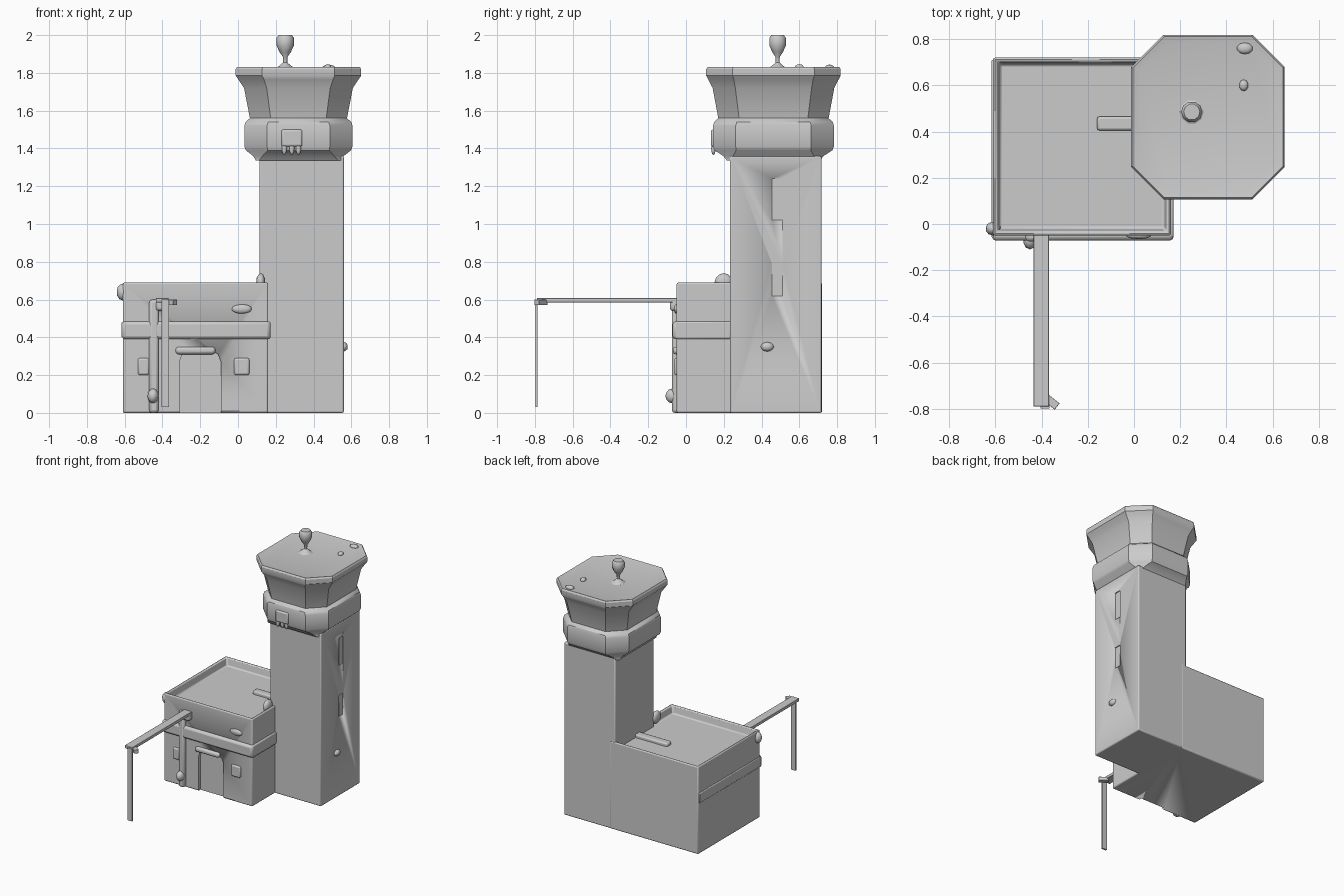
import bpy, bmesh, math
from mathutils import Vector

if "Cube" in bpy.data.objects:
    bpy.data.objects.remove(bpy.data.objects["Cube"])


def add_object(name, bm, bevel=0.0, segments=2, angle=35):
    bmesh.ops.recalc_face_normals(bm, faces=bm.faces)
    mesh = bpy.data.meshes.new(name)
    bm.to_mesh(mesh)
    bm.free()
    ob = bpy.data.objects.new(name, mesh)
    bpy.context.collection.objects.link(ob)
    if bevel:
        mod = ob.modifiers.new("bevel", "BEVEL")
        mod.width, mod.segments = bevel, segments
    bpy.ops.object.select_all(action="DESELECT")
    bpy.context.view_layer.objects.active = ob
    ob.select_set(True)
    bpy.ops.object.shade_smooth_by_angle(angle=math.radians(angle))
    return ob


def box_mesh(x0, x1, y0, y1, z0, z1):
    bm = bmesh.new()
    bmesh.ops.create_cube(bm, size=1)
    for v in bm.verts:
        v.co = Vector(((x0 + x1) / 2 + v.co.x * (x1 - x0),
                       (y0 + y1) / 2 + v.co.y * (y1 - y0),
                       (z0 + z1) / 2 + v.co.z * (z1 - z0)))
    return bm


def box(name, *bounds, bevel=0.0):
    return add_object(name, box_mesh(*bounds), bevel)


def loft(name, rings, angle=35):
    """Closed solid through rings of equal point count."""
    bm = bmesh.new()
    loops = [[bm.verts.new(p) for p in r] for r in rings]
    for a, b in zip(loops, loops[1:]):
        for i in range(len(a)):
            j = (i + 1) % len(a)
            bm.faces.new((a[i], a[j], b[j], b[i]))
    bm.faces.new(loops[0])
    bm.faces.new(loops[-1])
    return add_object(name, bm, angle=angle)


def octagon(cx, cy, hx, hy, c, z):
    pts = [(hx, hy - c), (hx - c, hy), (c - hx, hy), (-hx, hy - c),
           (-hx, c - hy), (c - hx, -hy), (hx - c, -hy), (hx, c - hy)]
    return [(cx + x, cy + y, z) for x, y in pts]


def circle(cx, cy, r, z, n=10):
    return [(cx + r * math.cos(2 * math.pi * i / n),
             cy + r * math.sin(2 * math.pi * i / n), z) for i in range(n)]


def lump(name, x, y, z, sx, sy, sz):
    bm = bmesh.new()
    bmesh.ops.create_icosphere(bm, subdivisions=2, radius=1)
    for v in bm.verts:
        v.co = Vector((x + v.co.x * sx, y + v.co.y * sy, z + v.co.z * sz))
    return add_object(name, bm, angle=60)


def cut(target, cutter):
    cutter.hide_render = True
    cutter.hide_viewport = True
    mod = target.modifiers.new("cut", "BOOLEAN")
    mod.operation, mod.object, mod.solver = "DIFFERENCE", cutter, "EXACT"


# low building with sunken roof behind a parapet
bm = box_mesh(-0.61, 0.16, -0.05, 0.72, 0, 0.69)
bm.faces.ensure_lookup_table()
top = max(bm.faces, key=lambda f: f.calc_center_median().z)
bmesh.ops.inset_region(bm, faces=[top], thickness=0.025)
bmesh.ops.inset_region(bm, faces=[top], thickness=0.018, depth=-0.06)
building = add_object("building", bm, 0.012)

# arched doorway recess
bm = bmesh.new()
arch = [(-0.31, -0.05), (-0.31, 0.27), (-0.295, 0.31), (-0.26, 0.33),
        (-0.14, 0.33), (-0.105, 0.31), (-0.09, 0.27), (-0.09, -0.05)]
face = bm.faces.new([bm.verts.new((x, -0.15, z)) for x, z in arch])
ext = bmesh.ops.extrude_face_region(bm, geom=[face])
bmesh.ops.translate(bm, vec=(0, 0.125, 0),
                    verts=[g for g in ext["geom"] if isinstance(g, bmesh.types.BMVert)])
cut(building, add_object("doorway_cutter", bm))

# raised band round the front and sides
box("front_band", -0.615, 0.172, -0.072, 0.0, 0.39, 0.485, bevel=0.018)
box("right_band", 0.1, 0.172, -0.06, 0.24, 0.39, 0.485, bevel=0.01)
box("left_band", -0.617, -0.55, -0.06, 0.71, 0.40, 0.48, bevel=0.006)

# worn details on the front wall
box("pilaster", -0.47, -0.42, -0.075, -0.03, 0.0, 0.6, bevel=0.015)
box("door_hood", -0.33, -0.12, -0.07, -0.03, 0.31, 0.35, bevel=0.015)
for name, x0, x1 in (("left_window", -0.53, -0.47), ("right_window", -0.02, 0.06)):
    box(name, x0, x1, -0.062, -0.03, 0.2, 0.29, bevel=0.01)
lump("wall_plaque", 0.02, -0.05, 0.55, 0.055, 0.015, 0.025)
lump("wall_foot", -0.45, -0.07, 0.09, 0.03, 0.04, 0.04)
lump("left_corner_knob", -0.61, -0.02, 0.64, 0.033, 0.03, 0.045)
lump("right_corner_knob", 0.12, 0.2, 0.69, 0.025, 0.05, 0.05)

# roof duct
box("roof_duct", -0.16, 0.14, 0.405, 0.465, 0.62, 0.655, bevel=0.01)

# square tower shaft with shallow slit windows
tower = box("tower_shaft", 0.115, 0.56, 0.232, 0.718, 0, 1.36, bevel=0.008)
for i, (z0, z1) in enumerate(((0.62, 0.79), (1.02, 1.24))):
    cut(tower, box("slit_cutter_%d" % i, 0.553, 0.65, 0.455, 0.51, z0, z1))
lump("side_lamp", 0.56, 0.43, 0.35, 0.022, 0.035, 0.025)

# flared octagonal tower head
profile = [(0.225, 0.246, 0.015, 1.335), (0.24, 0.265, 0.05, 1.36),
           (0.278, 0.312, 0.115, 1.39), (0.286, 0.32, 0.12, 1.41),
           (0.286, 0.32, 0.12, 1.52), (0.28, 0.314, 0.12, 1.54),
           (0.257, 0.292, 0.11, 1.56), (0.288, 0.322, 0.12, 1.72),
           (0.318, 0.345, 0.135, 1.765), (0.332, 0.356, 0.14, 1.785),
           (0.332, 0.356, 0.14, 1.82), (0.325, 0.348, 0.135, 1.832),
           (0.3, 0.32, 0.125, 1.825)]
loft("tower_head", [octagon(0.32, 0.463, *p) for p in profile], angle=30)

# crest on the tower head
box("crest", 0.23, 0.34, 0.132, 0.17, 1.41, 1.5, bevel=0.01)
for x in (0.245, 0.285, 0.32):
    lump("crest_tassel", x, 0.145, 1.4, 0.014, 0.012, 0.035)

# finial on the roof
loft("finial", [circle(0.25, 0.485, r, z) for r, z in
                ((0.06, 1.82), (0.03, 1.838), (0.011, 1.855), (0.012, 1.885),
                 (0.03, 1.91), (0.046, 1.945), (0.046, 1.985), (0.035, 2.0))], angle=45)
lump("roof_vent", 0.475, 0.6, 1.828, 0.02, 0.025, 0.018)
lump("roof_corner_bump", 0.48, 0.76, 1.828, 0.035, 0.025, 0.016)

# projecting beam with its hanging post
box("beam", -0.435, -0.368, -0.79, -0.02, 0.585, 0.608, bevel=0.003)
box("beam_root", -0.435, -0.368, -0.085, -0.03, 0.54, 0.6, bevel=0.015)
post = box("hanging_post", -0.405, -0.365, -0.798, -0.785, 0.03, 0.6)
bm = box_mesh(-0.025, 0.05, -0.018, 0.018, 0.54, 0.6)
for v in bm.verts:
    x, y = v.co.x, v.co.y
    v.co.x, v.co.y = -0.37 + 0.75 * x + 0.6 * y, -0.76 - 0.6 * x + 0.75 * y
    if v.co.z < 0.57:
        v.co.z += 0.03
add_object("beam_bracket", bm, 0.003)
